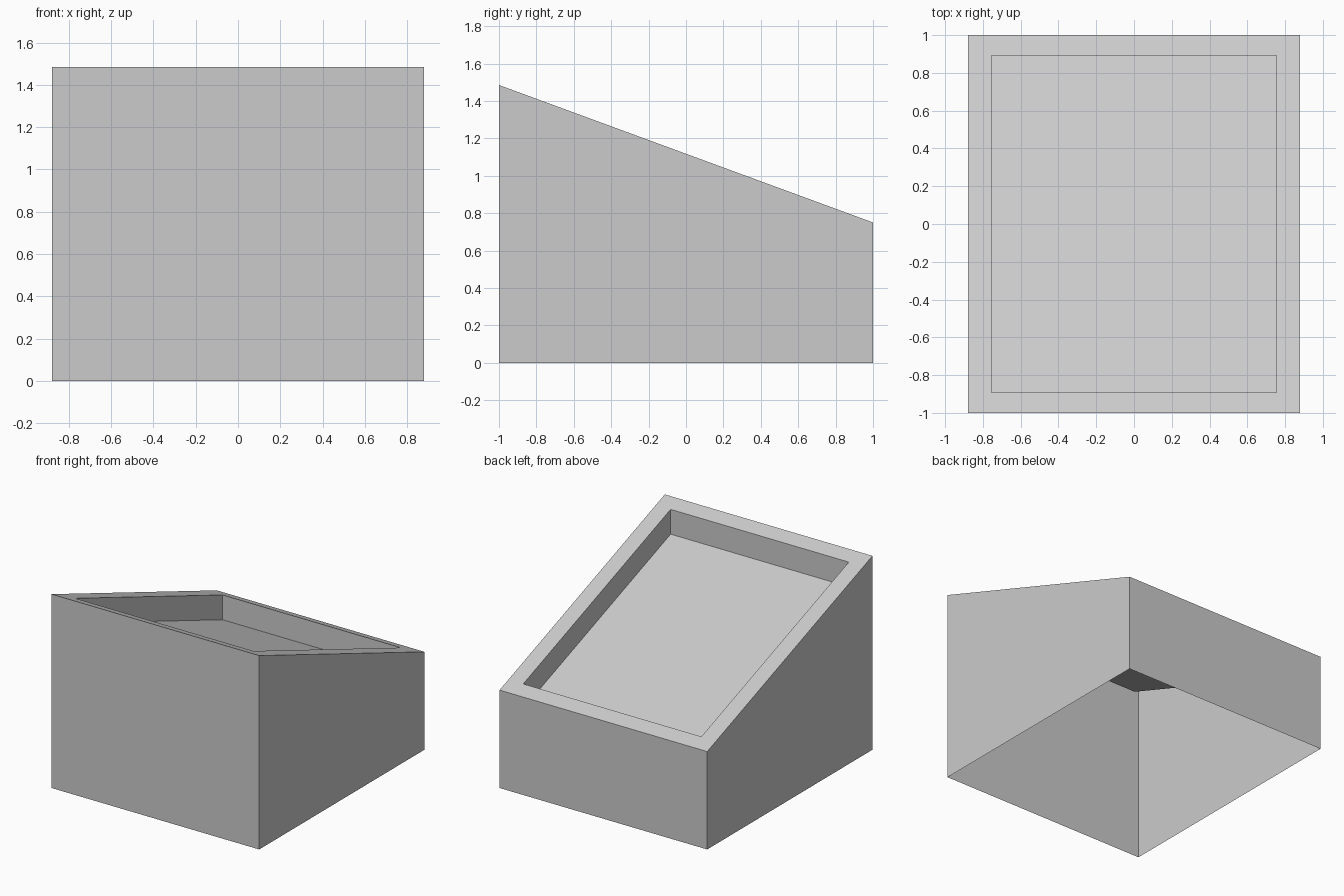
import bpy
import bmesh

# Remove the default cube only
default = bpy.data.objects.get("Cube")
if default:
    bpy.data.objects.remove(default, do_unlink=True)

HALF_X, HALF_Y = 0.88, 1.0
INNER_X, INNER_Y = 0.755, 0.892
FRONT_Z, BACK_Z = 1.485, 0.75
DEPTH = 0.19


def slope(y):
    """Height of the slanted top at depth y."""
    return FRONT_Z + (BACK_Z - FRONT_Z) * (y + HALF_Y) / (2 * HALF_Y)


def ring(bm, hx, hy, height):
    """Rectangular loop of four vertices, counter-clockwise from above."""
    corners = [(-hx, -hy), (hx, -hy), (hx, hy), (-hx, hy)]
    return [bm.verts.new((x, y, height(y))) for x, y in corners]


def bridge(bm, lower, upper):
    """Join two loops with four quads."""
    for i in range(4):
        j = (i + 1) % 4
        bm.faces.new((lower[i], lower[j], upper[j], upper[i]))


grey = bpy.data.materials.new("light grey")
grey.use_nodes = True
colour = (0.6, 0.6, 0.6, 1)
grey.diffuse_color = colour
grey.node_tree.nodes["Principled BSDF"].inputs["Base Color"].default_value = colour

# Thin shell, open underneath: outer walls, slanted rim, recess walls, recess floor
bm = bmesh.new()
loops = [
    ring(bm, HALF_X, HALF_Y, lambda y: 0),
    ring(bm, HALF_X, HALF_Y, slope),
    ring(bm, INNER_X, INNER_Y, slope),
    ring(bm, INNER_X, INNER_Y, lambda y: slope(y) - DEPTH),
]
for lower, upper in zip(loops, loops[1:]):
    bridge(bm, lower, upper)
bm.faces.new(loops[-1])

mesh = bpy.data.meshes.new("sloped_tray_box")
bm.to_mesh(mesh)
bm.free()
mesh.materials.append(grey)
box = bpy.data.objects.new("sloped_tray_box", mesh)
bpy.context.collection.objects.link(box)
